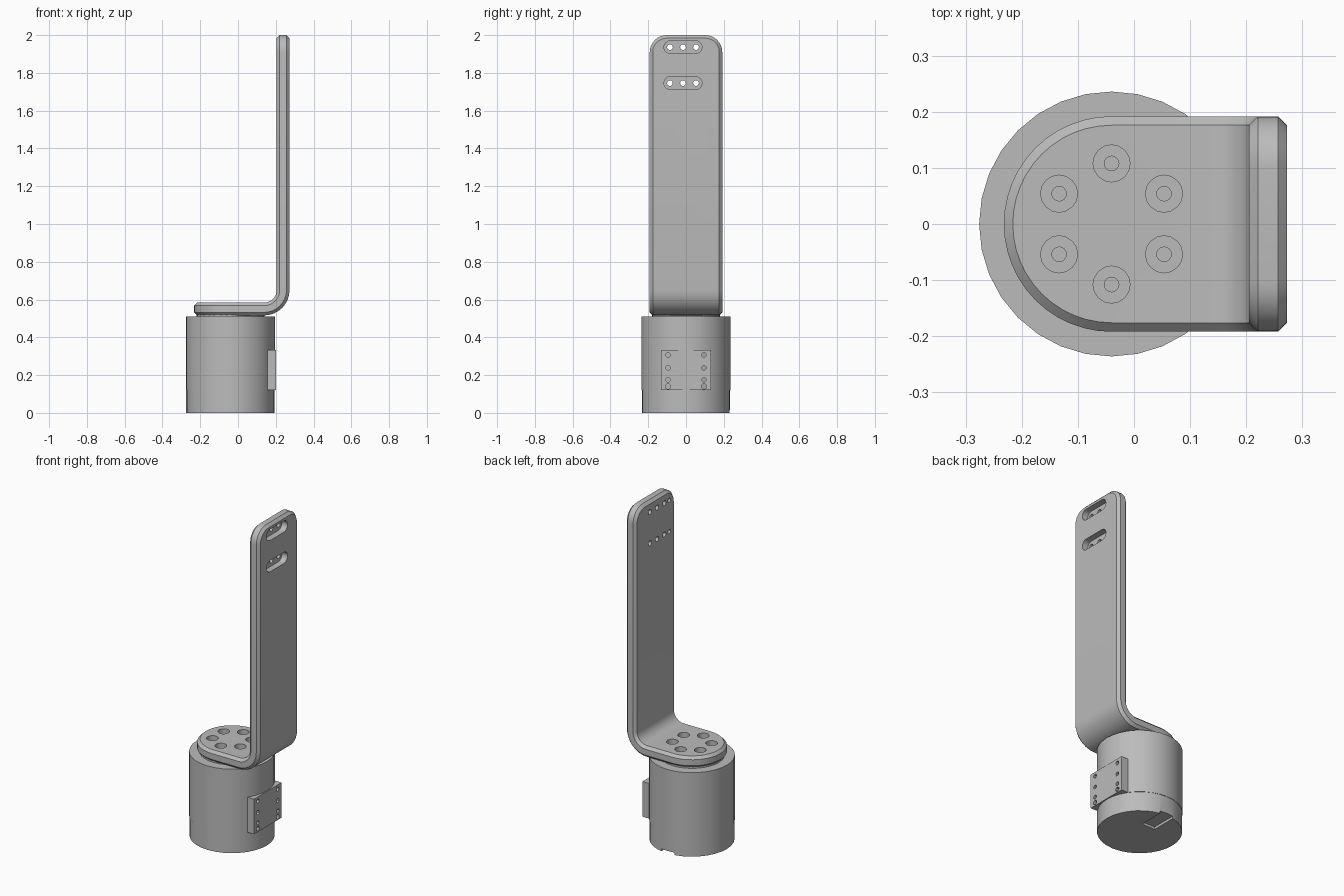
import bpy, bmesh, math

if "Cube" in bpy.data.objects:
    bpy.data.objects.remove(bpy.data.objects["Cube"])

gray = bpy.data.materials.new("metal_gray")
gray.diffuse_color = (0.5, 0.5, 0.5, 1)
gray.use_nodes = True
gray.node_tree.nodes["Principled BSDF"].inputs["Base Color"].default_value = gray.diffuse_color


def finish(name, bm):
    bmesh.ops.recalc_face_normals(bm, faces=bm.faces)
    me = bpy.data.meshes.new(name)
    bm.to_mesh(me)
    bm.free()
    me.materials.append(gray)
    ob = bpy.data.objects.new(name, me)
    bpy.context.collection.objects.link(ob)
    return ob


def prism(name, pts, axis, lo, hi):
    """Extrude a closed 2D outline along x (pts are y,z) or z (pts are x,y)."""
    bm = bmesh.new()
    rings = []
    for h in (lo, hi):
        rings.append([bm.verts.new((h, a, b) if axis == "x" else (a, b, h)) for a, b in pts])
        bm.faces.new(rings[-1])
    n = len(pts)
    for i in range(n):
        j = (i + 1) % n
        bm.faces.new((rings[0][i], rings[0][j], rings[1][j], rings[1][i]))
    return finish(name, bm)


def circle(a, b, r, n=16):
    return [(a + r * math.cos(2 * math.pi * i / n), b + r * math.sin(2 * math.pi * i / n))
            for i in range(n)]


def rect(a0, a1, b0, b1):
    return [(a0, b0), (a1, b0), (a1, b1), (a0, b1)]


def stadium(a, b, half, r, n=8):
    pts = []
    for side, start in ((1, -math.pi / 2), (-1, math.pi / 2)):
        for i in range(n + 1):
            t = start + math.pi * i / n
            pts.append((a + side * (half - r) + r * math.cos(t), b + r * math.sin(t)))
    return pts


def cut(ob, pts, axis, lo, hi):
    cutter = prism("cutter", pts, axis, lo, hi)
    cutter.hide_render = True
    mod = ob.modifiers.new("cut", "BOOLEAN")
    mod.operation, mod.solver, mod.object = "DIFFERENCE", "EXACT", cutter
    bpy.context.view_layer.objects.active = ob
    bpy.ops.object.modifier_apply(modifier=mod.name)
    bpy.data.objects.remove(cutter, do_unlink=True)


# Motor body: base cap with cable notch, main housing, output disc
CX = -0.04
base_cap = prism("motor_base", circle(CX, 0, 0.234, 32), "z", 0, 0.12)
cut(base_cap, rect(CX - 0.045, CX + 0.045, 0.075, 0.3), "z", -0.05, 0.015)
housing = prism("motor_housing", circle(CX, 0, 0.236, 32), "z", 0.12, 0.51)
disc = prism("output_disc", circle(CX, 0, 0.18, 32), "z", 0.505, 0.53)

# Connector block with two columns of screw holes
block = prism("connector_block", rect(-0.132, 0.132, 0.12, 0.333), "x", 0.1, 0.2)
for y in (-0.095, 0.095):
    for z, r in ((0.307, 0.012), (0.238, 0.012), (0.175, 0.012), (0.14, 0.014)):
        cut(block, circle(y, z, r, 12), "x", 0.17, 0.25)

# Bent bracket: chamfered strip laid out along its length, then wrapped round the bend
T, C, W, Z0, RO, RC = 0.068, 0.016, 0.192, 0.516, 0.135, 0.09
XB = 0.273 - RO
ARC = RO * math.pi / 2
END = ARC + 2 - Z0 - RO


def bend(s, t):
    if s <= 0:
        return XB + s, Z0 + t
    if s >= ARC:
        return XB + RO - t, Z0 + RO + s - ARC
    a = s / RO
    return XB + (RO - t) * math.sin(a), Z0 + RO - (RO - t) * math.cos(a)


cols = []  # (s, half width) for the full outline and the inset outline
for i in range(13):
    a = math.pi / 2 * i / 12
    s0 = CX - XB
    cols.append((s0 - W * math.cos(a), W * math.sin(a),
                 s0 - (W - C) * math.cos(a), (W - C) * math.sin(a)))
for i in range(9):
    cols.append((ARC * i / 8, W, ARC * i / 8, W - C))
for i in range(9):
    a = math.pi / 2 * i / 8
    s0, w0 = END - RC, W - RC
    cols.append((s0 + RC * math.sin(a), w0 + RC * math.cos(a),
                 s0 + (RC - C) * math.sin(a), w0 + (RC - C) * math.cos(a)))

bm = bmesh.new()
rings = []
for s, w, si, wi in cols:
    half = [(si, wi, 0), (s, w, C), (s, w, T - C), (si, wi, T)]
    ring = [(p, -q, t) for p, q, t in half] + half[::-1]
    verts = []
    for p, q, t in ring:
        x, z = bend(p, t)
        verts.append(bm.verts.new((x, q, z)))
    rings.append(verts)
for r0, r1 in zip(rings, rings[1:]):
    for i in range(8):
        j = (i + 1) % 8
        bm.faces.new((r0[i], r0[j], r1[j], r1[i]))
e = rings[-1]
for k in ((0, 1, 6, 7), (1, 2, 5, 6), (2, 3, 4, 5)):
    bm.faces.new([e[i] for i in k])
bmesh.ops.remove_doubles(bm, verts=bm.verts, dist=1e-5)
bracket = finish("bent_bracket", bm)

# Counterbored mounting holes in the foot
for i in range(6):
    a = math.pi / 6 + i * math.pi / 3
    x, y = CX + 0.108 * math.cos(a), 0.108 * math.sin(a)
    cut(bracket, circle(x, y, 0.033), "z", 0.55, 0.65)
    cut(bracket, circle(x, y, 0.013), "z", 0.45, 0.6)

# Slots on the outer face, each with three through holes and one blind hole
for z in (1.936, 1.746):
    cut(bracket, stadium(-0.016, z, 0.101, 0.034), "x", 0.235, 0.35)
    for y in (-0.085, -0.016, 0.053):
        cut(bracket, circle(y, z, 0.015), "x", 0.15, 0.26)
    cut(bracket, circle(-0.132, z, 0.013), "x", 0.15, 0.225)

for ob in (base_cap, housing, disc, block, bracket):
    bpy.ops.object.select_all(action="DESELECT")
    ob.select_set(True)
    bpy.context.view_layer.objects.active = ob
    bpy.ops.object.shade_smooth_by_angle(angle=math.radians(30))
